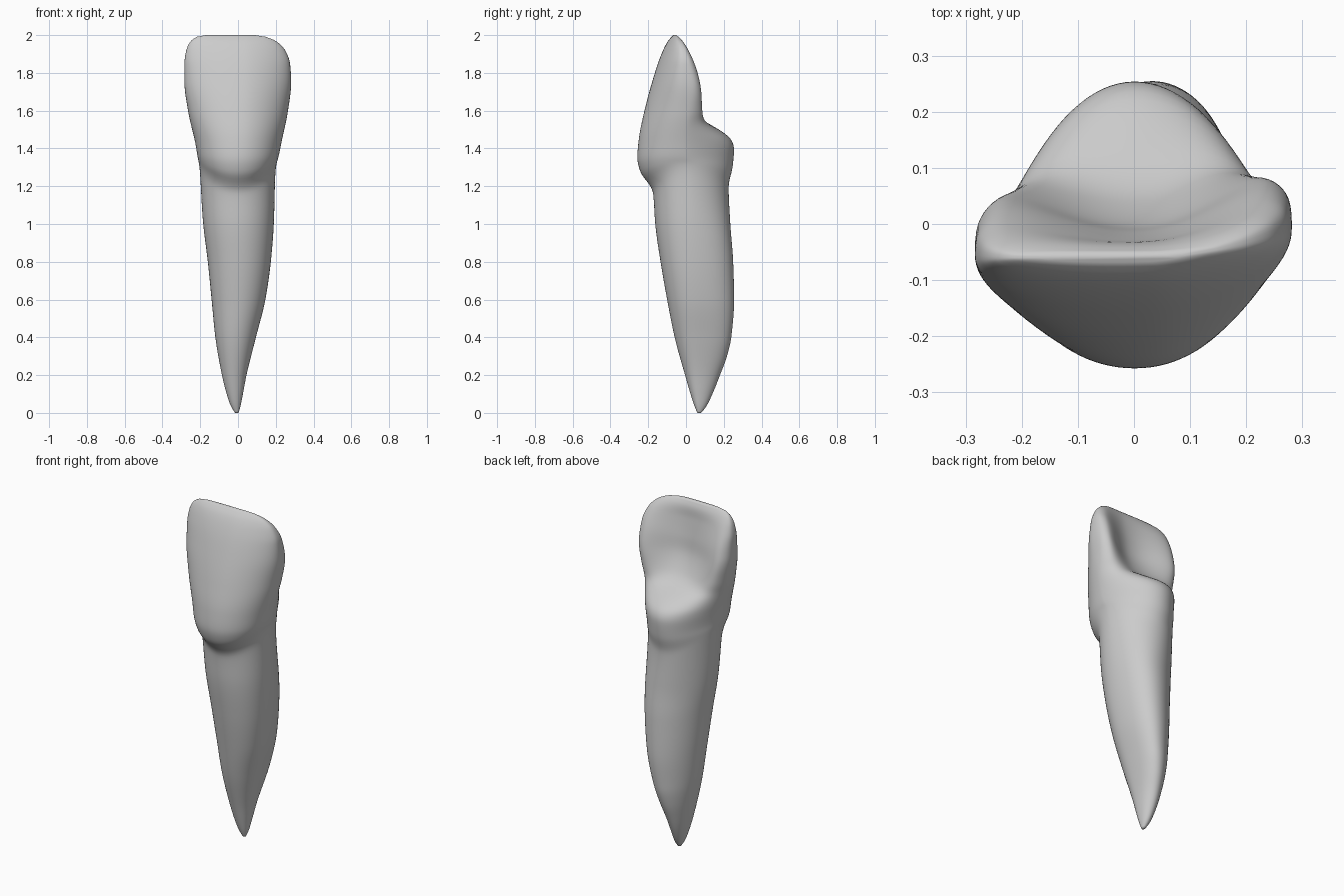
import bpy, bmesh, math

cube = bpy.data.objects.get("Cube")
if cube:
    bpy.data.objects.remove(cube)

RINGS, SIDES = 150, 96


def curve(keys):
    """Monotone cubic through (height, value) keys."""
    n = len(keys)
    slope = [(keys[i + 1][1] - keys[i][1]) / (keys[i + 1][0] - keys[i][0])
             for i in range(n - 1)]
    tan = [slope[0]]
    for a, b in zip(slope, slope[1:]):
        tan.append(2 * a * b / (a + b) if a * b > 0 else 0)
    tan.append(slope[-1])

    def value(z):
        i = 0
        while i < n - 2 and z > keys[i + 1][0]:
            i += 1
        (z0, v0), (z1, v1) = keys[i], keys[i + 1]
        h = z1 - z0
        t = min(max((z - z0) / h, 0), 1)
        return (v0 * (1 + 2 * t) * (1 - t) ** 2 + v1 * t * t * (3 - 2 * t)
                + h * t * (1 - t) * (tan[i] * (1 - t) - tan[i + 1] * t))
    return value


def smooth(lo, hi, v):
    t = min(max((v - lo) / (hi - lo), 0), 1)
    return t * t * (3 - 2 * t)


# Outline of the tooth seen from the front: right and left edges
edge_right = curve([(0, -.015), (.03, -.035), (.1, -.06), (.2, -.085), (.4, -.12),
                    (.6, -.14), (.8, -.16), (1, -.185), (1.17, -.2), (1.25, -.207),
                    (1.4, -.222), (1.6, -.265), (1.75, -.284), (1.85, -.284),
                    (1.92, -.274), (1.97, -.25), (1.99, -.22), (2, -.17)])
edge_left = curve([(0, .002), (.03, .012), (.1, .026), (.2, .045), (.4, .095),
                   (.6, .145), (.8, .174), (1, .19), (1.17, .197), (1.25, .205),
                   (1.4, .225), (1.6, .265), (1.75, .282), (1.85, .276),
                   (1.92, .25), (1.97, .2), (1.99, .15), (2, .09)])
# Outline seen from the side: front, widest line and back
front = curve([(0, .06), (.05, .04), (.2, -.005), (.4, -.06), (.6, -.1), (.8, -.135),
               (1, -.163), (1.17, -.175), (1.21, -.195), (1.27, -.24), (1.35, -.258),
               (1.45, -.25), (1.6, -.22), (1.8, -.165), (1.9, -.13), (1.97, -.095),
               (2, -.068)])
middle = curve([(0, .07), (.3, .07), (.8, .04), (1.2, .01), (1.4, -.02),
                (1.6, -.04), (1.8, -.055), (2, -.06)])
back = curve([(0, .08), (.03, .105), (.1, .14), (.2, .18), (.3, .217), (.4, .24),
              (.6, .255), (.8, .25), (1, .235), (1.2, .226), (1.3, .247), (1.4, .255),
              (1.45, .24), (1.5, .2), (1.55, .15), (1.6, .13), (1.7, .1), (1.8, .07),
              (1.9, .02), (1.97, -.025), (2, -.052)])
# Depth of the hollow behind the crown, and sharpness of the back of the section
hollow = curve([(0, 0), (1.44, 0), (1.5, .025), (1.55, .06), (1.6, .085), (1.7, .1),
                (1.8, .085), (1.9, .05), (1.97, .012), (2, 0)])
sharpness = curve([(0, 1), (.8, 1.05), (1.2, 1.2), (1.35, 1.45), (1.5, 1.3),
                   (1.6, .9), (1.75, .6), (2, .6)])


def surface_point(z, angle):
    c, s = math.cos(angle), math.sin(angle)
    xl, xr, ym = edge_right(z), edge_left(z), middle(z)
    x = (xl + xr) / 2 + (xr - xl) / 2 * c
    crown = smooth(1.2, 1.7, z)
    if s < 0:
        y = ym + (front(z) - ym) * (-s) ** .88
    else:
        y = ym + (back(z) - ym) * s ** sharpness(z)
        y -= hollow(z) * max(0, 1 - (c / .88) ** 2) ** 1.5
        # The root leans a little to the left at the back
        x += .03 * s * s * smooth(.1, .5, z) * (1 - smooth(.9, 1.25, z))
    # The left end of the biting edge curves backwards
    y += .045 * crown * max(0, (x - .04) / .24) ** 1.5
    # The gum line rises on both sides
    z += .085 * c * c * math.exp(-((z - 1.2) / .12) ** 2)
    return x, y, z


# Loft the rings, packed closer at the tip and the biting edge
bm = bmesh.new()
rings = []
for i in range(RINGS + 1):
    u = i / RINGS
    height = 2 * (.65 * u + .35 * (1 - math.cos(math.pi * u)) / 2)
    rings.append([bm.verts.new(surface_point(height, 2 * math.pi * k / SIDES))
                  for k in range(SIDES)])
for low, high in zip(rings, rings[1:]):
    for k in range(SIDES):
        j = (k + 1) % SIDES
        bm.faces.new((low[k], low[j], high[j], high[k]))
bm.faces.new(rings[0][::-1])
bm.faces.new(rings[-1])

# Soften creases while keeping the form
for _ in range(3):
    bmesh.ops.smooth_vert(bm, verts=[v for r in rings[2:-2] for v in r], factor=.5,
                          use_axis_x=True, use_axis_y=True, use_axis_z=True)
bmesh.ops.recalc_face_normals(bm, faces=bm.faces)
mesh = bpy.data.meshes.new("tooth")
bm.to_mesh(mesh)
bm.free()
mesh.shade_smooth()

enamel = bpy.data.materials.new("light_grey")
enamel.use_nodes = True
colour = (.6, .6, .6, 1)
enamel.diffuse_color = colour
enamel.node_tree.nodes["Principled BSDF"].inputs["Base Color"].default_value = colour
mesh.materials.append(enamel)

tooth = bpy.data.objects.new("tooth", mesh)
bpy.context.collection.objects.link(tooth)
